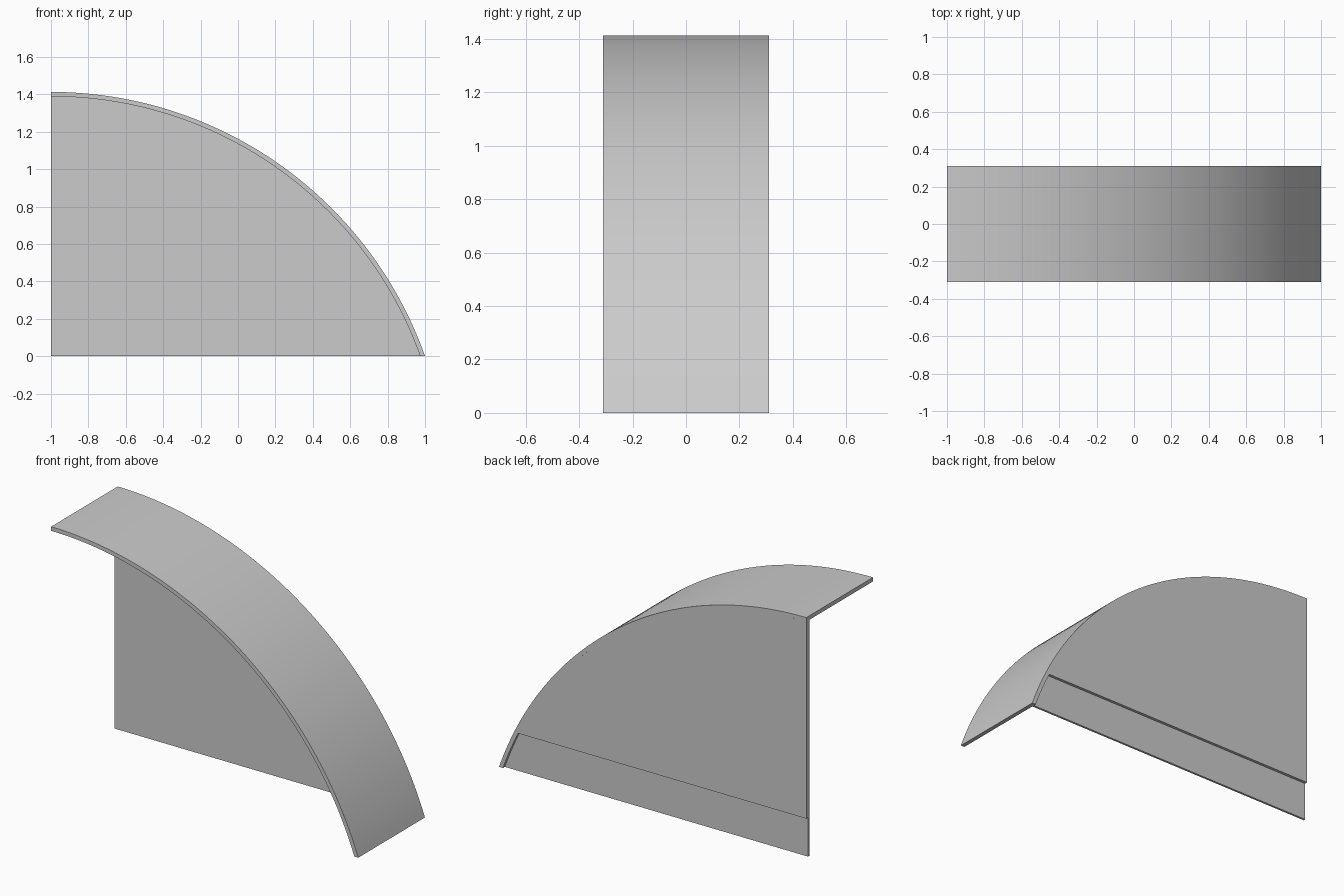
import bpy
import math

cube = bpy.data.objects.get("Cube")
if cube:
    bpy.data.objects.remove(cube, do_unlink=True)

# One plain grey for every part
grey = bpy.data.materials.new("light_grey")
grey.use_nodes = True
colour = (0.6, 0.6, 0.6, 1.0)
grey.diffuse_color = colour
grey.node_tree.nodes["Principled BSDF"].inputs["Base Color"].default_value = colour

HEIGHT = 1.413
OUTER = (4 + HEIGHT ** 2) / (2 * HEIGHT)   # arc from the top edge to the far foot
INNER = OUTER - 0.024
CENTRE_Z = HEIGHT - OUTER
HALF_DEPTH = 0.31
STEPS = 64


def arc(radius, floor):
    """Points from the top of the arc down to the given height."""
    end = math.acos((floor - CENTRE_Z) / radius)
    return [(-1 + radius * math.sin(end * i / STEPS),
             CENTRE_Z + radius * math.cos(end * i / STEPS))
            for i in range(STEPS + 1)]


def extrude_profile(name, profile, front, back):
    """Solid with an x-z outline running from front to back in y."""
    n = len(profile)
    verts = [(x, y, z) for y in (front, back) for x, z in profile]
    faces = [(i, i + n, (i + 1) % n + n, (i + 1) % n) for i in range(n)]
    faces += [tuple(range(n)), tuple(reversed(range(n, 2 * n)))]
    mesh = bpy.data.meshes.new(name)
    mesh.from_pydata(verts, [], faces)
    mesh.materials.append(grey)
    obj = bpy.data.objects.new(name, mesh)
    bpy.context.collection.objects.link(obj)
    bpy.ops.object.select_all(action="DESELECT")
    obj.select_set(True)
    bpy.context.view_layer.objects.active = obj
    # Face all sides outward, then smooth only the curve
    bpy.ops.object.mode_set(mode="EDIT")
    bpy.ops.mesh.select_all(action="SELECT")
    bpy.ops.mesh.normals_make_consistent(inside=False)
    bpy.ops.object.mode_set(mode="OBJECT")
    bpy.ops.object.shade_smooth_by_angle(angle=math.radians(15))
    return obj


# Curved roof strip
extrude_profile("curved_shell", arc(OUTER, 0) + arc(INNER, 0)[::-1],
                -HALF_DEPTH, HALF_DEPTH)

# Thin full-height panel closing the back
extrude_profile("back_panel", arc(INNER, 0) + [(-1, 0)], 0.28, 0.293)

# Outer layer that stops above the foot, leaving a recessed strip
LEDGE = 0.23
extrude_profile("back_cladding", arc(INNER, LEDGE) + [(-1, LEDGE)],
                0.293, HALF_DEPTH)
